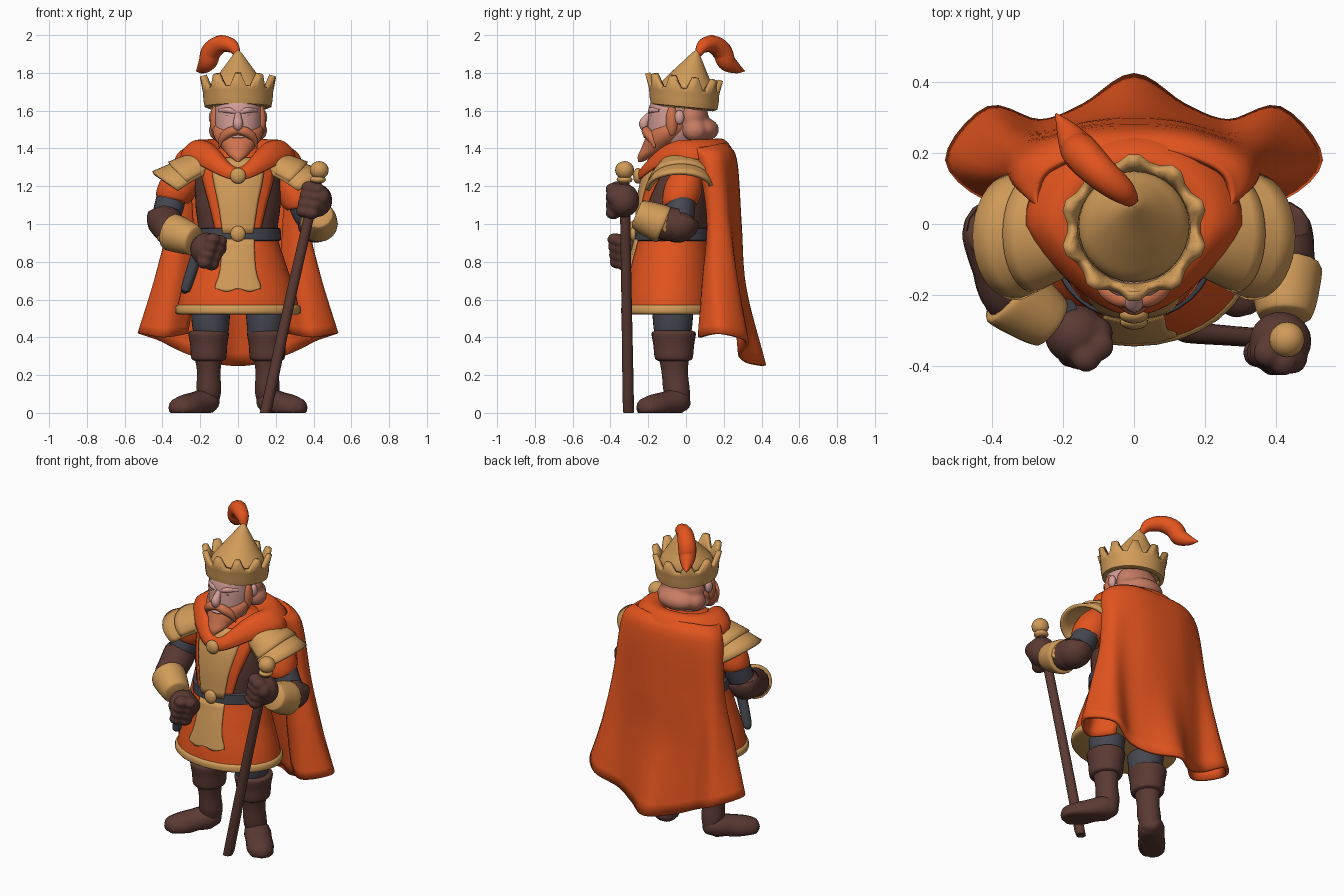
import bpy, bmesh, math
from mathutils import Vector as V, Matrix

if "Cube" in bpy.data.objects:
    bpy.data.objects.remove(bpy.data.objects["Cube"])

def mat(name, r, g, b):
    m = bpy.data.materials.new(name)
    m.diffuse_color = (r, g, b, 1)
    m.use_nodes = True
    m.node_tree.nodes["Principled BSDF"].inputs["Base Color"].default_value = m.diffuse_color
    return m

ORANGE = mat("orange_cloth", .76, .088, .013)
GOLD = mat("gold", .64, .33, .10)
BROWN = mat("brown_leather", .105, .042, .033)
GREY = mat("dark_grey_cloth", .062, .062, .082)
SKIN = mat("skin", .66, .34, .31)
HAIR = mat("ginger_hair", .62, .17, .075)
BACK_HAIR = mat("faded_ginger_hair", .57, .20, .125)

# ---------- helpers ----------
def finish(name, bm, m, mirror=False, thick=0, angle=45, blend=0):
    bmesh.ops.recalc_face_normals(bm, faces=bm.faces)
    me = bpy.data.meshes.new(name)
    bm.to_mesh(me)
    bm.free()
    me.materials.append(m)
    me.shade_smooth()
    me.set_sharp_from_angle(angle=math.radians(angle))
    ob = bpy.data.objects.new(name, me)
    bpy.context.collection.objects.link(ob)
    if thick:
        s = ob.modifiers.new("thickness", 'SOLIDIFY')
        s.thickness, s.offset = thick, 0
    if blend:
        r = ob.modifiers.new("merge", 'REMESH')
        r.mode, r.voxel_size, r.use_smooth_shade = 'VOXEL', .009, True
        s = ob.modifiers.new("soften", 'SMOOTH')
        s.factor, s.iterations = .5, blend
    if mirror:
        ob.modifiers.new("mirror", 'MIRROR').use_clip = False
    return ob

def spline(pts, sub=5):
    """Catmull-Rom curve through points of any dimension."""
    p = [V(q) for q in pts]
    p = [p[0] * 2 - p[1]] + p + [p[-1] * 2 - p[-2]]
    out = []
    for a, b, c, d in zip(p, p[1:], p[2:], p[3:]):
        for i in range(sub):
            t = i / sub
            out.append(.5 * (2 * b + (c - a) * t + (2 * a - 5 * b + 4 * c - d) * t * t
                             + (3 * b - a - 3 * c + d) * t ** 3))
    return out + [p[-2]]

def grid(name, rows, m, closed=True, caps=True, floor=0, **kw):
    """Skin rows of points; floor flattens on z = 0 and scales heights."""
    bm = bmesh.new()
    vs = [[bm.verts.new((q[0], q[1], max(q[2], 0) * floor if floor else q[2])) for q in r] for r in rows]
    n = len(rows[0])
    for a, b in zip(vs, vs[1:]):
        for i in range(n if closed else n - 1):
            j = (i + 1) % n
            bm.faces.new((a[i], a[j], b[j], b[i]))
    if closed and caps:
        bm.faces.new(vs[0])
        bm.faces.new(vs[-1])
    return finish(name, bm, m, **kw)

def ring(cx, cy, z, rx, ry, n=32):
    return [(cx + rx * math.sin(i * math.tau / n), cy - ry * math.cos(i * math.tau / n), z) for i in range(n)]

def loft(name, rings, m, sub=5, **kw):
    return grid(name, [ring(*q) for q in (spline(rings, sub) if sub > 1 else rings)], m, **kw)

def tube(name, pts, m, sub=5, n=16, **kw):
    p = spline(pts, sub)
    c = [V(q[:3]) for q in p]
    rows, side, old = [], None, None
    for i, q in enumerate(c):
        t = (c[min(i + 1, len(c) - 1)] - c[max(i - 1, 0)]).normalized()
        side = t.orthogonal().normalized() if side is None else old.rotation_difference(t) @ side
        old, r, w = t, max(p[i][3], .001), t.cross(side)
        rows.append([q + r * (side * math.cos(k * math.tau / n) + w * math.sin(k * math.tau / n)) for k in range(n)])
    return grid(name, rows, m, **kw)

def balls(name, items, m, **kw):
    bm = bmesh.new()
    for c, r in items:
        bmesh.ops.create_uvsphere(bm, u_segments=20, v_segments=12, radius=1,
                                  matrix=Matrix.Translation(c) @ Matrix.Diagonal((*r, 1)))
    return finish(name, bm, m, **kw)

# ---------- legs and boots ----------
loft("trouser_leg", [(-.14, -.07, .38, .085, .09), (-.145, -.07, .48, .1, .105), (-.14, -.07, .62, .105, .11)],
     GREY, mirror=True)
loft("boot_shaft", [(-.158, -.04, .05, .055, .06), (-.155, -.05, .12, .066, .07), (-.155, -.06, .22, .062, .07),
                    (-.155, -.065, .32, .08, .085)], BROWN, mirror=True)
loft("boot_cuff", [(-.155, -.065, .275, .072, .08), (-.155, -.065, .29, .092, .1), (-.155, -.065, .36, .098, .108),
                   (-.155, -.065, .42, .107, .117), (-.155, -.065, .435, .09, .1)], BROWN, mirror=True)
tube("boot_foot", [(-.125, .005, .06, .02), (-.137, -.009, .06, .05), (-.17, -.05, .065, .076), (-.225, -.113, .05, .076),
                   (-.28, -.175, .03, .078), (-.322, -.222, .025, .06), (-.34, -.244, .02, .015)],
     BROWN, floor=.88, mirror=True, angle=60)

# ---------- torso and skirt: centre, height, half width, half depth ----------
BODY = spline([(0, -.09, .545, .325, .245), (0, -.088, .65, .30, .232), (0, -.08, .8, .25, .208),
               (0, -.07, .94, .21, .185), (0, -.055, 1.1, .225, .19), (0, -.03, 1.25, .225, .185),
               (0, 0, 1.35, .2, .15), (0, 0, 1.4, .12, .1)], 6)
body = grid("tunic_body", [ring(*q, n=48) for q in BODY], ORANGE)
body.data.materials.append(BROWN)
for f in body.data.polygons:  # leather vest around the chest
    f.material_index = int(.94 < f.center.z < 1.28)

def section(z):
    for a, b in zip(BODY, BODY[1:]):
        if a[2] <= z <= b[2]:
            return a.lerp(b, (z - a[2]) / (b[2] - a[2]))
    return BODY[-1]

def panel(name, levels, off, m, dip=0):
    """Cloth plate that hugs the front of the body; levels are (z, half width)."""
    rows = []
    for i, (z, w) in enumerate(spline(levels, 4)):
        row = []
        for k in range(-8, 9):
            x, zz = w * k / 8, z + (dip * math.cos(k * math.pi / 4) if i == 0 else 0)
            _, cy, _, rx, ry = section(zz)
            row.append((x, cy - ry * math.sqrt(max(0, 1 - (x / rx) ** 2)) - off, zz))
        rows.append(row)
    grid(name, rows, m, closed=False, thick=.009)

panel("tunic_front_stripes", [(.95, .115), (1.1, .15), (1.25, .19), (1.34, .19)], .006, ORANGE)
panel("tunic_front_panel", [(.95, .08), (1.1, .103), (1.25, .133), (1.35, .14)], .015, GOLD)
panel("hanging_tabard", [(.65, .122), (.68, .118), (.73, .1), (.8, .09), (.92, .085)], .013, GOLD, dip=.008)
loft("skirt_trim", [(0, -.09, .52, .315, .235), (0, -.09, .53, .333, .253), (0, -.09, .56, .332, .252),
                    (0, -.09, .572, .318, .24)], GOLD, sub=3)
loft("belt", [(0, -.07, .91, .215, .19), (0, -.07, .915, .228, .203), (0, -.07, .975, .226, .201),
              (0, -.07, .98, .215, .19)], GREY, sub=1)
balls("belt_buckle", [((0, -.275, .948), (.04, .022, .042))], GOLD)
balls("cloak_brooch", [((0, -.255, 1.255), (.042, .025, .042))], GOLD)

# ---------- cloak: half rows from front edge to back centre ----------
HALF = [
    [(.2, .02, 1.41), (.25, .04, 1.41), (.27, .08, 1.4), (.25, .14, 1.41), (.18, .18, 1.42), (.1, .2, 1.42), (0, .2, 1.42)],
    [(.25, .07, 1.32), (.29, .08, 1.32), (.33, .12, 1.32), (.31, .18, 1.33), (.22, .23, 1.34), (.12, .255, 1.34), (0, .26, 1.34)],
    [(.24, .15, 1.), (.3, .12, 1.), (.36, .14, 1.), (.345, .215, 1.), (.25, .24, 1.), (.13, .275, 1.), (0, .285, 1.)],
    [(.23, .17, .7), (.34, .095, .7), (.435, .15, .7), (.38, .26, .7), (.265, .255, .68), (.14, .285, .67), (0, .31, .66)],
    [(.27, .16, .42), (.395, .072, .4), (.522, .18, .42), (.41, .322, .38), (.265, .285, .31), (.14, .33, .265), (0, .415, .25)]]
full = [spline(h + [(-x, y, z) for x, y, z in h[-2::-1]], 5) for h in HALF]
cols = [spline(c, 6) for c in zip(*full)]
grid("cloak", list(zip(*cols)), ORANGE, closed=False, thick=.02, angle=60)

# collar rolls over the shoulders and narrows to the brooch
def collar_ring(side, front, back, zf, zs, zb, n=40):
    out = []
    for i in range(n):
        a = i * math.tau / n
        c = math.cos(a)
        y = -front * c if c > 0 else -back * c
        z = zs + ((zf - zs) * c ** 2.2 if c > 0 else (zb - zs) * c ** 2)
        out.append((side * math.sin(a) * (1 - .36 * max(c, 0)), y, z))
    return out
collar = [collar_ring(*r) for r in [(.12, .16, .1, 1.27, 1.38, 1.4), (.17, .2, .15, 1.29, 1.43, 1.44),
                                    (.23, .235, .2, 1.285, 1.435, 1.44), (.285, .25, .24, 1.26, 1.39, 1.39),
                                    (.3, .245, .25, 1.235, 1.34, 1.34)]]
grid("cloak_collar", list(zip(*[spline(c, 4) for c in zip(*collar)])), ORANGE, caps=False, thick=.015)

# ---------- shoulder plates ----------
def plate(name, t_end, lift):
    rows = []
    for k in range(7):
        t = t_end * k / 6
        row = []
        for i in range(21):
            a = math.radians(-100 + 10 * i)
            c, s = math.cos(a), math.sin(a)
            p = V((.17, -.01 + .12 * s, 1.28 + .095 * c)).lerp(V((.335 + .115 * c, -.035 + .17 * s, 1.19 + .08 * c)), t)
            row.append(p + V((0, 0, lift + .006 * math.sin(math.pi * t))))
        rows.append(row)
    grid(name, rows, GOLD, closed=False, thick=.02, mirror=True)
plate("shoulder_plate_lower", 1, 0)
plate("shoulder_plate_upper", .7, .014)

# ---------- arms ----------
def arm(side, sleeve, elbow, cuff_a, cuff_b):
    e, a, b, h = V(elbow), V(cuff_a), V(cuff_b), V(sleeve)
    s = -1 if side == "right" else 1
    tube(side + "_sleeve", [(s * .25, .01, 1.26, .08), (*h.lerp(V((s * .27, .01, 1.26)), .45), .1), (*h, .094),
                            (*(h + V((s * .008, 0, -.025))), .078)], ORANGE)
    tube(side + "_undersleeve", [(*(h + V((0, .015, .04))), .074), (*h.lerp(e, .45), .078), (*e, .07)], GREY)
    tube(side + "_forearm", [(*(e + V((-.01 * s, .015, .055))), .05), (*(e + V((-.005 * s, .008, .03))), .085),
                             (*e, .093), (*e.lerp(a, .5), .09), (*a, .08), (*b, .06)], BROWN)
    d = b - a
    tube(side + "_cuff", [(*(a - d * .12), .075), (*(a - d * .06), .1), (*a.lerp(b, .5), .094), (*b, .08),
                          (*(b + d * .1), .065)], GOLD)

def fist(name, c, k, f):
    c, k, f = V(c), V(k).normalized(), V(f).normalized()
    w = k.cross(f)
    items = [(c, (.088, .084, .09)), (c + w * .045 + f * .03 + k * .03, (.045, .045, .05))]
    items += [(c + k * (i - 1.5) * .043 + f * .052 + w * j, (.042, .042, .034)) for i in range(4) for j in (-.03, .02)]
    balls(name, items, BROWN, blend=4)

arm("right", (-.345, .01, 1.15), (-.39, -.03, 1.02), (-.345, -.2, .955), (-.24, -.275, .915))
fist("right_glove", (-.165, -.31, .865), (.35, -.1, 1), (.6, -.75, -.25))
arm("left", (.325, -.035, 1.12), (.41, -.03, .995), (.428, -.13, 1.0), (.425, -.25, 1.05))
fist("left_glove", (.412, -.33, 1.125), (.23, 0, 1), (-.45, -.85, 0))

# ---------- staff and scabbard ----------
tube("staff", [(.148, -.305, .012, .022), (.152, -.305, .03, .03), (.28, -.315, .62, .028), (.42, -.325, 1.23, .027)],
     BROWN, sub=3, floor=1)
balls("staff_knob", [((.43, -.325, 1.285), (.05, .05, .048)), ((.423, -.325, 1.235), (.042, .042, .022))], GOLD)
tube("scabbard", [(-.19, -.24, .92, .03), (-.23, -.235, .8, .03), (-.275, -.22, .66, .026), (-.28, -.22, .64, .012)], GREY)

# ---------- head ----------
loft("face", [(0, -.06, 1.4, .08, .09), (0, -.075, 1.47, .116, .124), (0, -.075, 1.55, .124, .126),
              (0, -.065, 1.62, .122, .13), (0, -.05, 1.68, .12, .12)], SKIN)
tube("nose", [(0, -.17, 1.6, .012), (0, -.2, 1.57, .018), (0, -.222, 1.535, .026), (0, -.215, 1.51, .022),
              (0, -.19, 1.5, .005)], SKIN)
tube("brow", [(.012, -.192, 1.59, .008), (.05, -.182, 1.602, .016), (.1, -.14, 1.6, .008)], SKIN, mirror=True)
balls("eye", [((.048, -.183, 1.573), (.016, .006, .0035))], BROWN, mirror=True)
balls("ear", [((.135, -.035, 1.565), (.02, .026, .038))], SKIN, mirror=True)
balls("back_hair", [((0, .03, 1.56), (.14, .09, .11)), ((0, .085, 1.5), (.125, .09, .065)),
                    ((.1, .045, 1.495), (.055, .065, .058)), ((-.1, .045, 1.495), (.055, .065, .058))],
      BACK_HAIR, blend=8)
balls("sideburn", [((.122, -.075, 1.545), (.026, .032, .08))], HAIR, mirror=True)
loft("beard", [(0, -.05, 1.55, .118, .07), (0, -.085, 1.5, .135, .107), (0, -.115, 1.45, .122, .102),
               (0, -.155, 1.4, .084, .082), (0, -.208, 1.36, .048, .047), (0, -.243, 1.328, .008, .01)], HAIR)
tube("moustache", [(0, -.212, 1.495, .018), (.04, -.208, 1.488, .026), (.08, -.185, 1.455, .022), (.1, -.165, 1.405, .004)],
     HAIR, mirror=True)
balls("lower_lip", [((0, -.214, 1.462), (.038, .012, .008))], SKIN)

# ---------- crown, pointed cap and plume ----------
TEETH = 10
def crown_row(z, r, notch=0, flare=0):
    out = []
    for i in range(TEETH * 4):
        up = (1, 1, .1, .1)[i % 4]
        a = (i - .5) * math.tau / (TEETH * 4)
        rr = r + flare * up
        y = -rr * math.cos(a)
        out.append((rr * math.sin(a), -.01 + y, z + notch * up - .1 * y))
    return out
grid("crown", [crown_row(1.625, .15), crown_row(1.63, .166), crown_row(1.66, .17), crown_row(1.7, .172),
               crown_row(1.71, .174, .07, .019)], GOLD, caps=False, thick=.028, angle=25)
loft("pointed_cap", [(0, -.01, 1.65, .155, .155), (0, -.005, 1.72, .152, .152), (0, .01, 1.785, .108, .108),
                     (0, .035, 1.86, .053, .053), (0, .05, 1.905, .02, .02), (0, .055, 1.92, .004, .004)], GOLD)
tube("plume", [(0, .06, 1.89, .014), (-.03, .09, 1.94, .036), (-.09, .14, 1.953, .047), (-.14, .19, 1.915, .053),
               (-.16, .215, 1.86, .05), (-.19, .265, 1.825, .03), (-.22, .31, 1.81, .003)], ORANGE, n=12)
